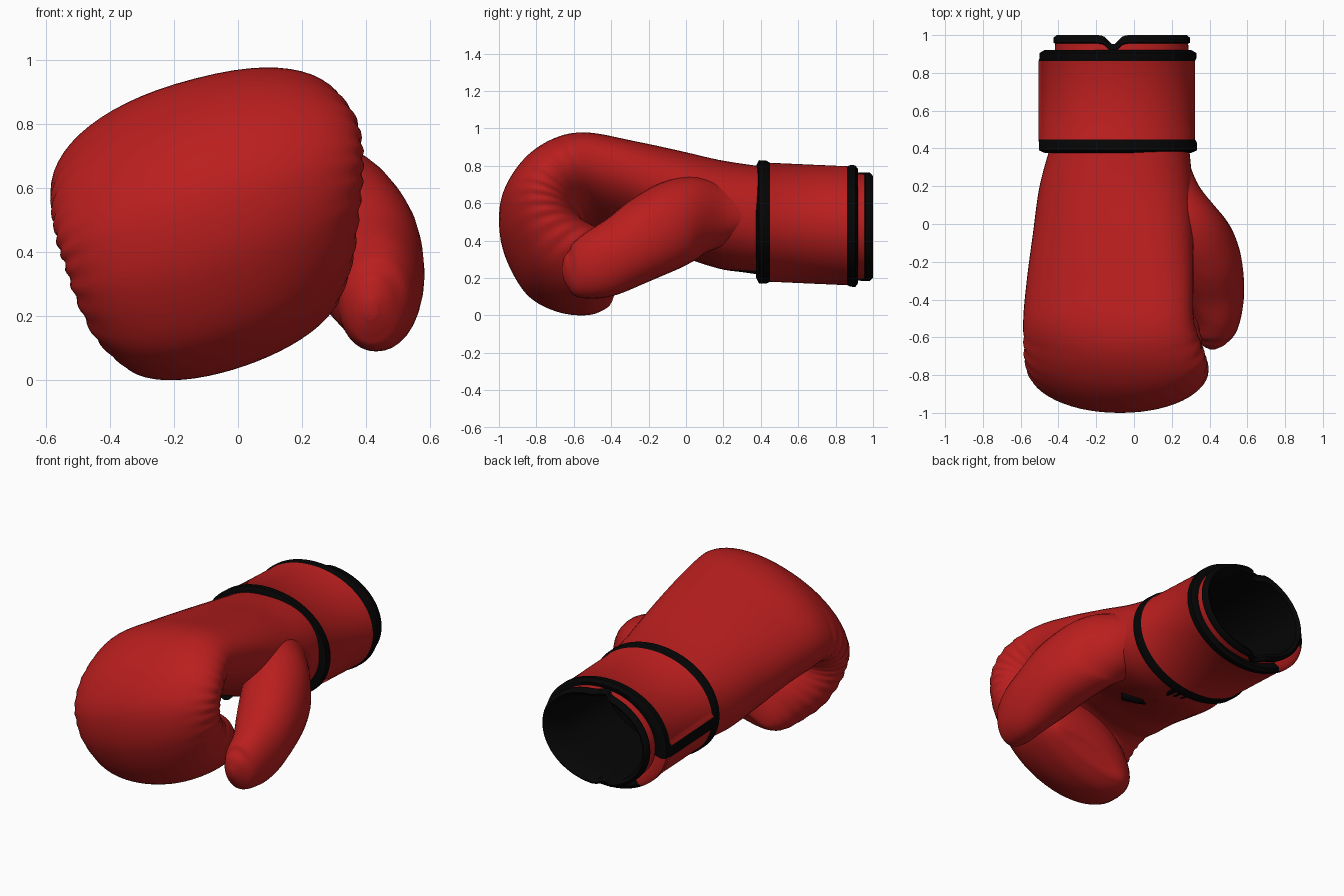
import bpy, math
from mathutils import Vector

if "Cube" in bpy.data.objects:
    bpy.data.objects.remove(bpy.data.objects["Cube"])


def material(name, col):
    m = bpy.data.materials.new(name)
    m.diffuse_color = (*col, 1)
    m.use_nodes = True
    m.node_tree.nodes["Principled BSDF"].inputs["Base Color"].default_value = m.diffuse_color
    return m


RED = material("red leather", (0.49, 0.013, 0.013))
BLACK = material("black trim", (0.0015, 0.0015, 0.0015))


def unit(a, n):
    """Point on a unit superellipse."""
    c, s = math.cos(a), math.sin(a)
    return (math.copysign(abs(c) ** (2 / n), c), math.copysign(abs(s) ** (2 / n), s))


def smooth_rows(rows, steps):
    """Catmull-Rom interpolation of a list of number tuples."""
    out, last = [], len(rows) - 1
    for i in range(last):
        p = [rows[max(0, min(last, i + k))] for k in (-1, 0, 1, 2)]
        for j in range(steps):
            t = j / steps
            out.append(tuple(0.5 * (2 * b + (c - a) * t + (2 * a - 5 * b + 4 * c - d) * t * t
                                    + (3 * b - a - 3 * c + d) * t ** 3)
                             for a, b, c, d in zip(*p)))
    return out + [rows[-1]]


def loft(name, rings, caps=(True, True), is_black=None, angle=50):
    """Skin a list of point rings; is_black(ring, column) picks trim faces."""
    n = len(rings[0])
    faces = [(i * n + j, i * n + (j + 1) % n, (i + 1) * n + (j + 1) % n, (i + 1) * n + j)
             for i in range(len(rings) - 1) for j in range(n)]
    if caps[0]:
        faces.append(tuple(reversed(range(n))))
    if caps[1]:
        faces.append(tuple(range((len(rings) - 1) * n, len(rings) * n)))
    me = bpy.data.meshes.new(name)
    me.from_pydata([v for r in rings for v in r], [], faces)
    me.materials.append(RED)
    me.materials.append(BLACK)
    if is_black:
        for p in me.polygons:
            p.material_index = int(is_black(p.index // n, p.index % n))
    ob = bpy.data.objects.new(name, me)
    bpy.context.collection.objects.link(ob)
    bpy.ops.object.select_all(action='DESELECT')
    ob.select_set(True)
    bpy.context.view_layer.objects.active = ob
    bpy.ops.object.mode_set(mode='EDIT')
    bpy.ops.mesh.select_all(action='SELECT')
    bpy.ops.mesh.normals_make_consistent(inside=False)
    bpy.ops.object.mode_set(mode='OBJECT')
    bpy.ops.object.shade_smooth_by_angle(angle=math.radians(angle))
    return ob


def tube(name, pts, radius):
    """Round black piping along points."""
    cu = bpy.data.curves.new(name, 'CURVE')
    cu.dimensions = '3D'
    cu.bevel_depth, cu.bevel_resolution, cu.use_fill_caps = radius, 3, True
    sp = cu.splines.new('POLY')
    sp.points.add(len(pts) - 1)
    for p, q in zip(sp.points, pts):
        p.co = (*q, 1)
    cu.materials.append(BLACK)
    ob = bpy.data.objects.new(name, cu)
    bpy.context.collection.objects.link(ob)


# Mitt: cross-sections swept from the wrist, over the knuckles and into the palm.
# outer y, outer z, inner y, inner z, left x, right x, sideways tilt
mitt = [
    (0.42, 0.81, 0.42, 0.24, -0.44, 0.29, 0.03),
    (0.20, 0.84, 0.20, 0.26, -0.50, 0.31, 0.08),
    (-0.05, 0.89, -0.05, 0.35, -0.535, 0.315, 0.16),
    (-0.30, 0.935, -0.25, 0.44, -0.565, 0.315, 0.22),
    (-0.53, 0.97, -0.42, 0.49, -0.585, 0.315, 0.26),
    (-0.70, 0.94, -0.49, 0.51, -0.585, 0.34, 0.28),
    (-0.86, 0.83, -0.54, 0.51, -0.58, 0.375, 0.29),
    (-0.97, 0.67, -0.55, 0.50, -0.565, 0.39, 0.30),
    (-1.00, 0.52, -0.55, 0.48, -0.54, 0.39, 0.30),
    (-0.97, 0.34, -0.53, 0.46, -0.51, 0.38, 0.30),
    (-0.86, 0.14, -0.48, 0.44, -0.46, 0.365, 0.30),
    (-0.70, 0.04, -0.41, 0.40, -0.40, 0.345, 0.30),
    (-0.54, 0.02, -0.37, 0.29, -0.34, 0.31, 0.30),
    (-0.44, 0.06, -0.37, 0.18, -0.26, 0.24, 0.30),
    (-0.41, 0.10, -0.39, 0.14, -0.16, 0.14, 0.30),
]
STEPS, N = 8, 56
rings = []
for i, (oy, oz, iy, iz, xl, xr, tilt) in enumerate(smooth_rows(mitt, STEPS)):
    s = i / STEPS
    crease = 0.009 * math.sin(s * 11) * max(0, min(1, s - 4.5, 12.5 - s))
    ring = []
    for j in range(N):
        u, v = unit(2 * math.pi * j / N, 2.25 - 0.2 * max(0, min(1, s - 4)))
        x = (xl + xr) / 2 + (xr - xl) / 2 * u * (1 + crease * abs(u) ** 6)
        y = (oy + iy) / 2 + (oy - iy) / 2 * v
        z = (oz + iz) / 2 + (oz - iz) / 2 * v + tilt * (x + 0.1)
        ring.append((x, y, z))
    rings.append(ring)
lo = min(p[2] for r in rings for p in r)
hi = max(p[2] for r in rings for p in r)
rings = [[(x, y, (z - lo) / (hi - lo) * 0.978) for x, y, z in r] for r in rings]
loft("mitt", rings)

# Thumb: x, y, z, half width, half height
thumb = [
    (0.16, 0.36, 0.52, 0.12, 0.08), (0.19, 0.20, 0.535, 0.155, 0.165),
    (0.27, 0.02, 0.525, 0.215, 0.22), (0.355, -0.15, 0.445, 0.205, 0.225),
    (0.405, -0.32, 0.345, 0.178, 0.20), (0.435, -0.46, 0.275, 0.138, 0.185),
    (0.43, -0.57, 0.235, 0.11, 0.15), (0.42, -0.63, 0.225, 0.07, 0.10),
    (0.415, -0.66, 0.22, 0.02, 0.03),
]
rows = smooth_rows(thumb, 6)
rings = []
for i, (x, y, z, rx, rn) in enumerate(rows):
    a, b = rows[max(0, i - 1)], rows[min(len(rows) - 1, i + 1)]
    t = Vector((0, b[1] - a[1], b[2] - a[2])).normalized()
    ring = []
    for j in range(32):
        u, v = unit(2 * math.pi * j / 32, 2.1)
        ring.append((x + rx * u, y + t.z * rn * v, z - t.y * rn * v))
    rings.append(ring)
loft("thumb", rings)


# Cuff
SEG = 120


def cuff_ring(y, rx, rz, cx=-0.085, notch=0.0, bar=False):
    cz = 0.5 - 0.045 * (y - 0.4)
    ring = []
    for j in range(SEG):
        u, v = unit(2 * math.pi * j / SEG, 2.03)
        k = 0.013 if bar and 59 <= j <= 63 else 0   # raised free end
        x = cx + (rx + k) * u
        ring.append((x, y - notch * math.exp(-((x + 0.11) / 0.035) ** 2), cz + (rz + k) * v))
    return ring


# Wrist strap: raised black piping at both edges and along the free end;
# the rear piping stops below the free end
def strap_black(i, j):
    return i < 4 or 59 <= j <= 62 or (i > 4 and not 62 <= j < 78)


loft("wrist_strap", [
    cuff_ring(0.39, 0.33, 0.26), cuff_ring(0.375, 0.385, 0.30),
    cuff_ring(0.39, 0.418, 0.329), cuff_ring(0.43, 0.418, 0.329),
    cuff_ring(0.448, 0.408, 0.318, bar=True), cuff_ring(0.862, 0.408, 0.318, bar=True),
    cuff_ring(0.878, 0.415, 0.325), cuff_ring(0.905, 0.415, 0.325),
    cuff_ring(0.92, 0.39, 0.305), cuff_ring(0.91, 0.34, 0.27)],
    caps=(False, False), is_black=strap_black)

# Sleeve end with rolled black rim and black lining
loft("sleeve_and_lining", [
    cuff_ring(0.86, 0.355, 0.285, -0.065),
    cuff_ring(0.955, 0.352, 0.28, -0.065, 0.05),
    cuff_ring(0.96, 0.362, 0.29, -0.065, 0.05),
    cuff_ring(0.985, 0.362, 0.29, -0.065, 0.05),
    cuff_ring(1.0, 0.345, 0.273, -0.065, 0.05),
    cuff_ring(0.985, 0.325, 0.253, -0.065, 0.05),
    cuff_ring(0.85, 0.315, 0.245, -0.075),
    cuff_ring(0.46, 0.29, 0.22)], caps=(False, True), is_black=lambda i, j: i >= 1)

# Palm slit: trimmed edges under the wrist and a short tab at its end
for k, label in ((-1, "left"), (0, "middle"), (1, "right")):
    tube("palm_slit_" + label,
         [(-0.08 + k * 0.055, 0.40, 0.24), (-0.08 + k * 0.04, 0.28, 0.257),
          (-0.08, 0.10, 0.305)], 0.024)
tube("palm_tab", [(-0.08, 0.01, 0.345), (-0.05, -0.04, 0.365), (-0.01, -0.10, 0.395)], 0.042)
